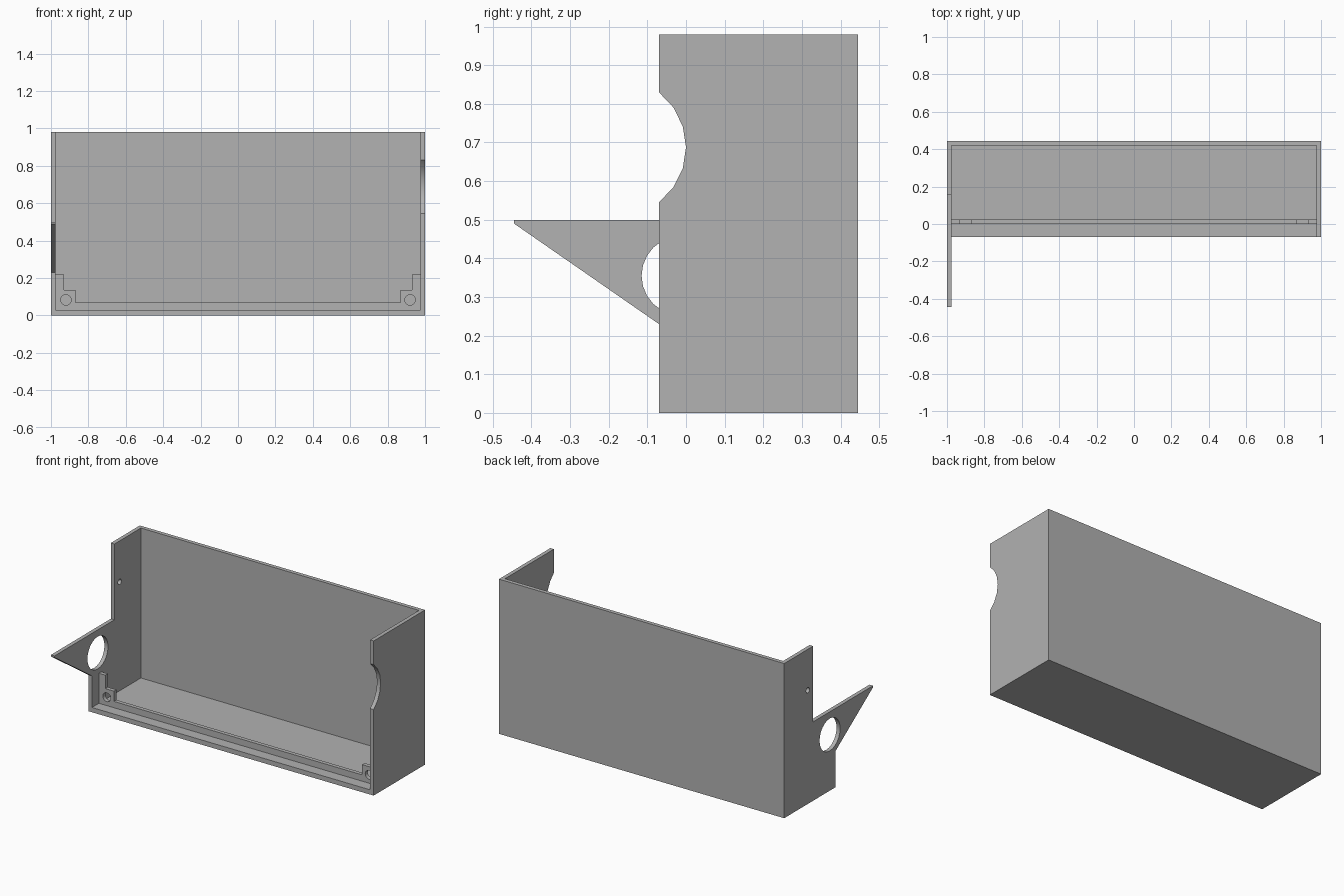
import bpy
import bmesh
import math
from mathutils import Vector

if "Cube" in bpy.data.objects:
    bpy.data.objects.remove(bpy.data.objects["Cube"], do_unlink=True)

grey = bpy.data.materials.new("plain grey")
grey.use_nodes = True
grey.diffuse_color = (0.445, 0.445, 0.445, 1)
grey.node_tree.nodes["Principled BSDF"].inputs["Base Color"].default_value = grey.diffuse_color

# Main dimensions
W, H, T = 1.0, 0.98, 0.025
FRONT, BACK, FLOOR = -0.07, 0.445, 0.03


def arc(u, v, r, start=0, end=360, steps=24):
    """Points on an arc; a full turn leaves out the repeated last point."""
    count = steps if end - start == 360 else steps + 1
    angles = [math.radians(start + (end - start) * i / steps) for i in range(count)]
    return [(u + r * math.cos(a), v + r * math.sin(a)) for a in angles]


def plate(name, axis, start, thickness, outline, holes=()):
    """Extrude a flat outline with holes along x (outline in y, z) or y (outline in x, z)."""
    bm = bmesh.new()
    for loop in (outline, *holes):
        verts = [bm.verts.new((start, u, v) if axis == "x" else (u, start, v)) for u, v in loop]
        for a, b in zip(verts, verts[1:] + verts[:1]):
            bm.edges.new((a, b))
    bmesh.ops.triangle_fill(bm, edges=bm.edges[:], use_beauty=True)
    ext = bmesh.ops.extrude_face_region(bm, geom=bm.faces[:])
    moved = [g for g in ext["geom"] if isinstance(g, bmesh.types.BMVert)]
    shift = Vector((thickness, 0, 0) if axis == "x" else (0, thickness, 0))
    bmesh.ops.translate(bm, verts=moved, vec=shift)
    bmesh.ops.recalc_face_normals(bm, faces=bm.faces[:])
    mesh = bpy.data.meshes.new(name)
    bm.to_mesh(mesh)
    bm.free()
    mesh.materials.append(grey)
    obj = bpy.data.objects.new(name, mesh)
    bpy.context.collection.objects.link(obj)
    bpy.ops.object.select_all(action="DESELECT")
    obj.select_set(True)
    bpy.context.view_layer.objects.active = obj
    bpy.ops.object.shade_smooth_by_angle(angle=math.radians(30))
    return obj


def rect(u0, u1, v0, v1):
    return [(u0, v0), (u1, v0), (u1, v1), (u0, v1)]


# Floor and back of the tray
plate("floor", "y", FRONT, BACK - T - FRONT, rect(T - W, W - T, 0, FLOOR))
plate("back_wall", "y", BACK - T, T, rect(T - W, W - T, 0, H))

# Left wall with a round finger notch in its front edge
notch = arc(-0.18, 0.6875, 0.18, -52.3, 52.3, 6)
plate("left_wall", "x", W - T, T,
      [(BACK, 0), (BACK, H), (FRONT, H)] + notch[::-1] + [(FRONT, 0)])

# Right wall with a cut-back top, a pointed bracket and two round holes
plate("right_wall", "x", -W, T,
      [(BACK, 0), (BACK, H), (0.155, H), (0.155, 0.5), (-0.445, 0.5),
       (-0.445, 0.49), (FRONT, 0.23), (FRONT, 0)],
      [arc(-0.012, 0.355, 0.103), arc(0.208, 0.72, 0.017, steps=16)])

# Upright lip with stepped corner tabs and screw holes
half = [(W - T, FLOOR), (W - T, 0.22), (0.93, 0.22), (0.93, 0.135), (0.87, 0.135), (0.87, 0.07)]
plate("front_lip", "y", 0, T,
      half + [(-x, z) for x, z in reversed(half)],
      [arc(side * 0.92, 0.083, 0.028) for side in (1, -1)])
